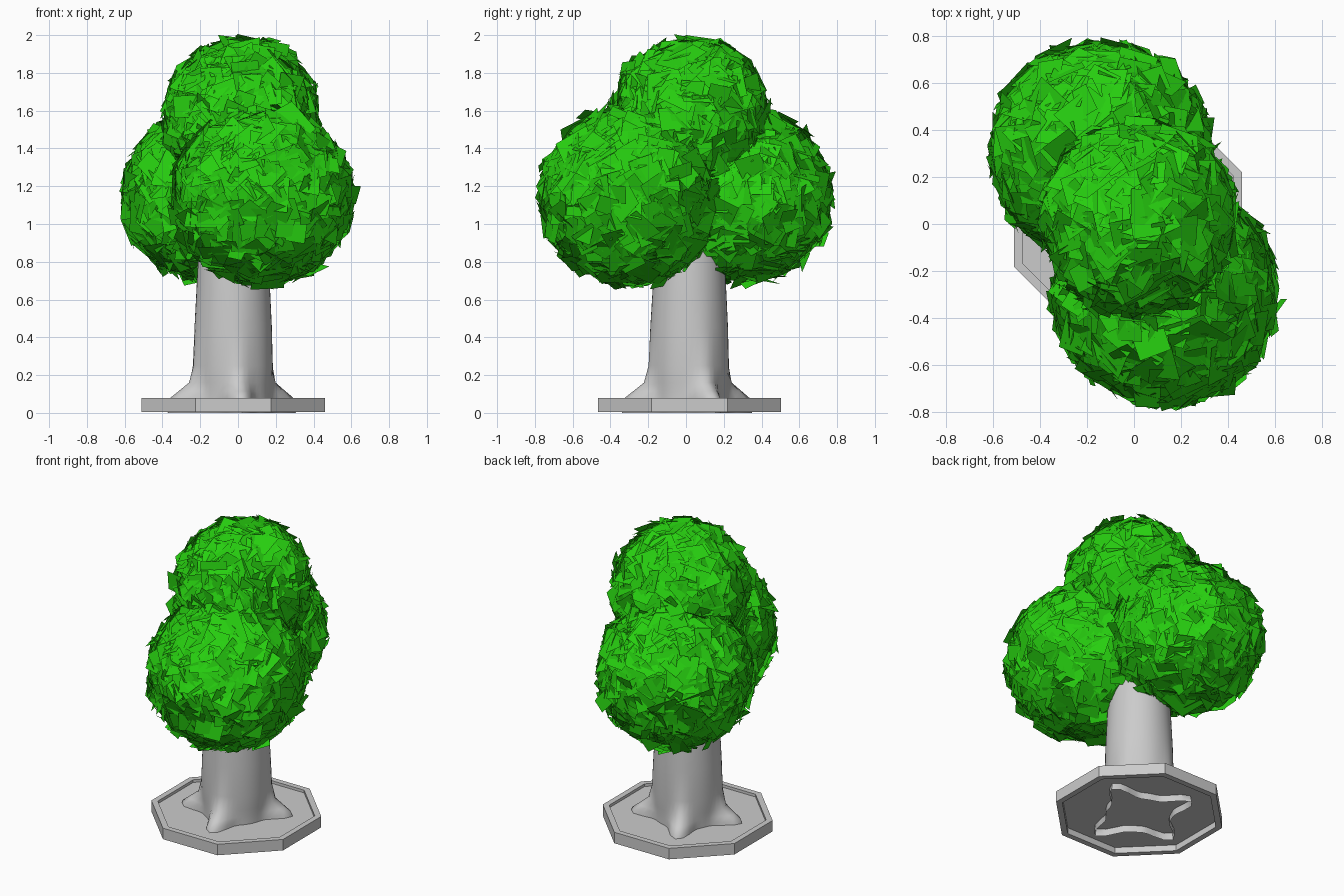
import bpy, bmesh, math, random
from mathutils import Vector, Matrix

if "Cube" in bpy.data.objects:
    bpy.data.objects.remove(bpy.data.objects["Cube"])

random.seed(4)
CX, CY = -0.025, 0.018          # trunk and base axis


def make_object(name, bm, smooth_angle=None):
    mesh = bpy.data.meshes.new(name)
    bm.to_mesh(mesh)
    bm.free()
    ob = bpy.data.objects.new(name, mesh)
    bpy.context.collection.objects.link(ob)
    if smooth_angle:
        bpy.context.view_layer.objects.active = ob
        ob.select_set(True)
        bpy.ops.object.shade_smooth_by_angle(angle=math.radians(smooth_angle))
        ob.select_set(False)
    return ob


def skin_rings(bm, rings, loop=False):
    """Bridge rings of points with quads."""
    vs = [[bm.verts.new(p) for p in ring] for ring in rings]
    n = len(vs[0])
    pairs = list(zip(vs, vs[1:])) + ([(vs[-1], vs[0])] if loop else [])
    for a, b in pairs:
        for i in range(n):
            j = (i + 1) % n
            bm.faces.new((a[i], a[j], b[j], b[i]))
    return vs


def octagon(r, z):
    return [(CX + r * math.cos(math.radians(22.5 + 45 * k)),
             CY + r * math.sin(math.radians(22.5 + 45 * k)), z) for k in range(8)]


# Base: octagonal rim with a thin recessed floor, hollow underneath
bm = bmesh.new()
skin_rings(bm, [octagon(0.525, 0.005), octagon(0.525, 0.078),
                octagon(0.485, 0.078), octagon(0.485, 0.005)], loop=True)
make_object("base_rim", bm)
bm = bmesh.new()
v = skin_rings(bm, [octagon(0.49, 0.045), octagon(0.49, 0.06)])
bm.faces.new(v[1])
bm.faces.new(v[0][::-1])
make_object("base_floor", bm)

# Trunk: rings flared into four roots at the bottom, open underneath
ROOTS = [math.radians(a) for a in (24, 114, 196, 278)]


def trunk_ring(z, r, reach, n=48):
    pts = []
    for i in range(n):
        t = math.tau * i / n
        peak = 0
        for a in ROOTS:
            d = (t - a + math.pi) % math.tau - math.pi
            peak = max(peak, math.exp(-(d / 0.27) ** 2))
        rr = r + reach * peak
        pts.append((CX + rr * math.cos(t), CY + rr * math.sin(t), z))
    return pts


bm = bmesh.new()
v = skin_rings(bm, [trunk_ring(*row) for row in (
    (0.0, 0.20, 0.16), (0.08, 0.20, 0.145), (0.115, 0.20, 0.10), (0.16, 0.203, 0.04),
    (0.25, 0.208, 0.01), (0.45, 0.204, 0.004), (0.65, 0.195, 0), (0.8, 0.187, 0),
    (0.95, 0.17, 0), (1.15, 0.13, 0))])
bm.faces.new(v[-1])
make_object("trunk", bm, 50)


# Branches hidden in the crown
def branch(name, start, end, r):
    bm = bmesh.new()
    a, b = Vector(start), Vector(end)
    m = Matrix.Translation((a + b) / 2) @ (b - a).to_track_quat('Z', 'Y').to_matrix().to_4x4()
    bmesh.ops.create_cone(bm, cap_ends=True, segments=10, radius1=r, radius2=r * 0.4,
                          depth=(b - a).length, matrix=m)
    make_object(name, bm, 40)


branch("front_branch", (CX, CY, 0.85), (0.11, -0.35, 1.1), 0.1)
branch("back_branch", (CX, CY, 0.85), (-0.12, 0.4, 1.1), 0.1)
branch("top_branch", (CX, CY, 1.1), (0.02, 0.03, 1.6), 0.1)

# Foliage: three balls of overlapping, tilted leaf cards
green = bpy.data.materials.new("leaf_green")
green.diffuse_color = (0.02, 0.62, 0.005, 1)
green.use_nodes = True
green.node_tree.nodes["Principled BSDF"].inputs["Base Color"].default_value = green.diffuse_color


def leaf_ball(name, centre, radii, count):
    bm = bmesh.new()
    for i in range(count):
        # even spread over the sphere
        z = 1 - 2 * (i + 0.5) / count
        t = i * math.pi * (3 - math.sqrt(5))
        s = math.sqrt(1 - z * z)
        d = Vector((s * math.cos(t), s * math.sin(t), z))
        n = d + Vector([random.gauss(0, 0.2) for _ in range(3)])
        rot = n.to_track_quat('Z', 'Y').to_matrix() @ Matrix.Rotation(random.uniform(0, math.tau), 3, 'Z')
        k = random.uniform(0.93, 0.98)
        pos = Vector(centre) + Vector([d[a] * radii[a] * k for a in range(3)])
        w, h = random.uniform(0.045, 0.085), random.uniform(0.06, 0.11)
        quad = [bm.verts.new(pos + rot @ Vector((x * w * random.uniform(0.7, 1.1),
                                                 y * h * random.uniform(0.7, 1.1), 0)))
                for x, y in ((-1, -1), (1, -1), (1, 1), (-1, 1))]
        bm.faces.new(quad)
    make_object(name, bm).data.materials.append(green)


leaf_ball("front_leaves", (0.13, -0.29, 1.145), (0.485, 0.485, 0.475), 700)
leaf_ball("back_leaves", (-0.14, 0.31, 1.15), (0.475, 0.465, 0.46), 700)
leaf_ball("top_leaves", (0.02, 0.025, 1.56), (0.41, 0.42, 0.425), 600)
